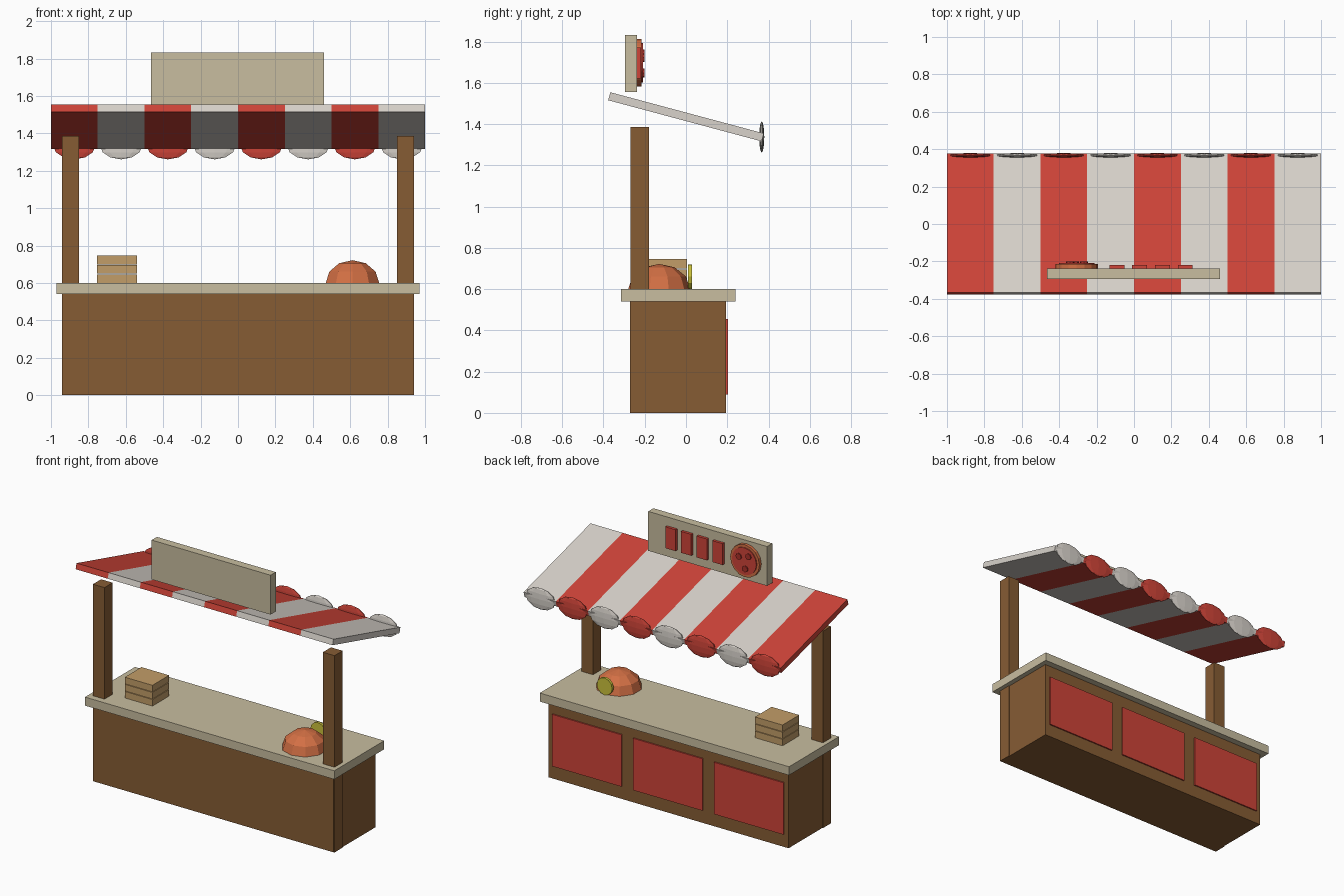
import bpy, bmesh, math
from mathutils import Matrix, Vector

old = bpy.data.objects.get("Cube")
if old:
    bpy.data.objects.remove(old, do_unlink=True)


def material(name, rgb):
    m = bpy.data.materials.new(name)
    m.use_nodes = True
    color = (*rgb, 1)
    m.diffuse_color = color
    bsdf = next(n for n in m.node_tree.nodes if n.type == 'BSDF_PRINCIPLED')
    bsdf.inputs["Base Color"].default_value = color
    return m


WOOD = material("brown wood", (0.24, 0.107, 0.034))
CREAM = material("cream board", (0.58, 0.51, 0.35))
RED = material("red paint", (0.62, 0.058, 0.04))
WHITE = material("white cloth", (0.69, 0.65, 0.6))
CARD = material("tan card", (0.54, 0.34, 0.14))
ORANGE = material("orange crust", (0.65, 0.16, 0.058))
YELLOW = material("yellow green", (0.6, 0.54, 0.045))
DARK_RED = material("dark red", (0.4, 0.03, 0.022))


def finish(name, bm, *mats):
    bmesh.ops.recalc_face_normals(bm, faces=bm.faces)
    mesh = bpy.data.meshes.new(name)
    bm.to_mesh(mesh)
    bm.free()
    for m in mats:
        mesh.materials.append(m)
    obj = bpy.data.objects.new(name, mesh)
    bpy.context.scene.collection.objects.link(obj)
    return obj


def box(name, x, y, z, mat):
    """Box from (low, high) ranges on each axis."""
    bm = bmesh.new()
    bmesh.ops.create_cube(bm, size=1)
    for v in bm.verts:
        v.co = [(a + b) / 2 + c * (b - a) for (a, b), c in zip((x, y, z), v.co)]
    return finish(name, bm, mat)


def disc(name, x, z, radius, y, mat, sides=16):
    """Round plate facing along y."""
    bm = bmesh.new()
    bmesh.ops.create_cone(bm, cap_ends=True, segments=sides, radius1=radius,
                          radius2=radius, depth=y[1] - y[0])
    turn = Matrix.Rotation(math.pi / 2, 4, 'X')
    bm.transform(Matrix.Translation((x, sum(y) / 2, z)) @ turn)
    return finish(name, bm, mat)


def ball(name, center, radii, mat, half=False):
    """Faceted squashed sphere, optionally only the upper half."""
    bm = bmesh.new()
    bmesh.ops.create_uvsphere(bm, u_segments=10, v_segments=6, radius=1)
    if half:
        low = [v for v in bm.verts if v.co.z < -0.01]
        bmesh.ops.delete(bm, geom=low, context='VERTS')
    bm.transform(Matrix.Translation(center) @ Matrix.Diagonal((*radii, 1)))
    return finish(name, bm, mat)


# Counter and posts
box("counter_body", (-0.935, 0.935), (-0.271, 0.195), (0, 0.54), WOOD)
box("counter_top", (-0.97, 0.97), (-0.315, 0.24), (0.54, 0.6), CREAM)
for side, label in ((1, "left"), (-1, "right")):
    xs = sorted((side * 0.85, side * 0.94))
    box(f"{label}_post", xs, (-0.27, -0.18), (0, 1.385), WOOD)

# Painted panels
for i in range(3):
    cx = (i - 1) * 0.63
    box(f"panel_{i + 1}", (cx - 0.27, cx + 0.27), (0.19, 0.204), (0.09, 0.455), RED)

# Striped awning, cut into eight bands
STRIPES, BAND = 8, 0.25
bm = bmesh.new()
bmesh.ops.create_cube(bm, size=1)
bm.transform(Matrix.Diagonal((2, 0.77, 0.04, 1)))
for i in range(1, STRIPES):
    bmesh.ops.bisect_plane(bm, geom=bm.verts[:] + bm.edges[:] + bm.faces[:],
                           plane_co=(-1 + i * BAND, 0, 0), plane_no=(1, 0, 0))
for f in bm.faces:
    band = int((f.calc_center_median().x + 1) / BAND)
    f.material_index = min(band, STRIPES - 1) % 2
tilt = Matrix.Rotation(math.radians(-15), 4, 'X')
bm.transform(Matrix.Translation((0, 0, 1.435)) @ tilt)
finish("awning", bm, RED, WHITE)

# Scalloped edge
for i in range(STRIPES):
    ball(f"scallop_{i + 1}", (-1 + (i + 0.5) * BAND, 0.367, 1.337),
         (0.12, 0.0125, 0.076), (RED, WHITE)[i % 2])

# Sign board with blocks and a round pie
box("sign_board", (-0.465, 0.46), (-0.295, -0.237), (1.555, 1.832), CREAM)
for i in range(4):
    cx = -0.092 + i * 0.122
    box(f"sign_block_{i + 1}", (cx - 0.04, cx + 0.04), (-0.24, -0.218), (1.62, 1.77), RED)
PIE = Vector((-0.307, 0, 1.697))
disc("pie_crust", PIE.x, PIE.z, 0.114, (-0.24, -0.215), ORANGE)
disc("pie_sauce", PIE.x, PIE.z, 0.095, (-0.23, -0.208), RED)
for i, (dx, dz) in enumerate(((0.04, 0.025), (-0.035, 0.042), (-0.01, -0.05))):
    disc(f"pie_topping_{i + 1}", PIE.x + dx, PIE.z + dz, 0.022, (-0.22, -0.2), DARK_RED, 8)

# Goods on the counter
for i in range(3):
    z = 0.6 + i * 0.05
    box(f"carton_{i + 1}", (-0.755, -0.54), (-0.18, 0.005), (z, z + 0.046), CARD)
ball("bread_dome", (0.612, -0.13, 0.6), (0.15, 0.15, 0.122), ORANGE, half=True)
disc("round_label", 0.615, 0.66, 0.06, (0.01, 0.028), YELLOW, 12)
